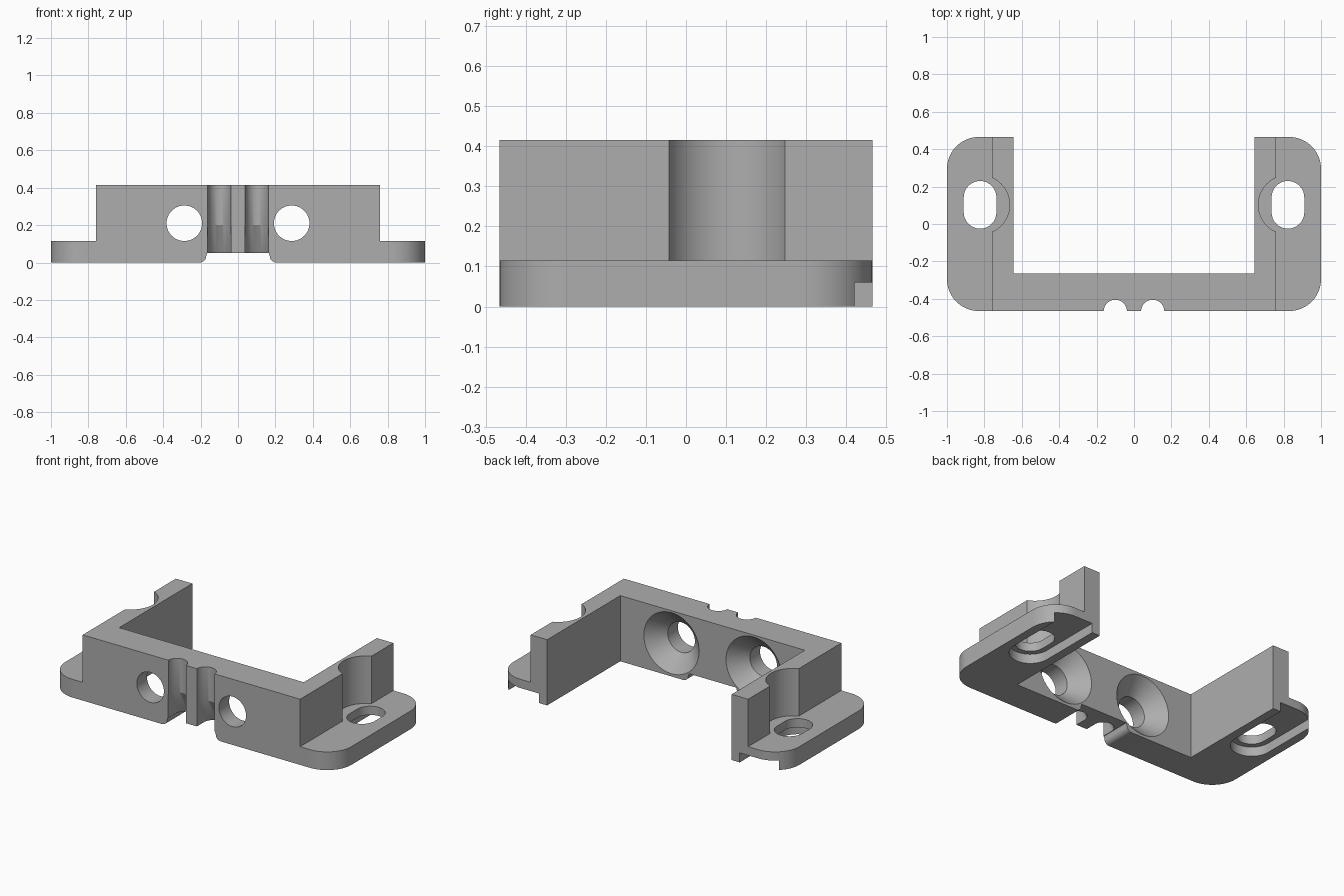
import bpy, bmesh, math

if "Cube" in bpy.data.objects:
    bpy.data.objects.remove(bpy.data.objects["Cube"])

grey = bpy.data.materials.new("plain grey")
grey.diffuse_color = (0.42, 0.42, 0.42, 1)
grey.use_nodes = True
grey.node_tree.nodes["Principled BSDF"].inputs["Base Color"].default_value = grey.diffuse_color


def loft(name, sections):
    """Closed solid through matching rings of 3D points."""
    bm = bmesh.new()
    rings = [[bm.verts.new(p) for p in ring] for ring in sections]
    n = len(rings[0])
    for a, b in zip(rings, rings[1:]):
        for i in range(n):
            j = (i + 1) % n
            bm.faces.new((a[i], a[j], b[j], b[i]))
    bm.faces.new(rings[0])
    bm.faces.new(rings[-1])
    bmesh.ops.recalc_face_normals(bm, faces=bm.faces)
    me = bpy.data.meshes.new(name)
    bm.to_mesh(me)
    bm.free()
    me.materials.append(grey)
    ob = bpy.data.objects.new(name, me)
    bpy.context.collection.objects.link(ob)
    return ob


def upright(name, outline, z0, z1):
    return loft(name, [[(x, y, z) for x, y in outline] for z in (z0, z1)])


def arc(cx, cy, r, a0, a1, n=16):
    return [(cx + r * math.cos(math.radians(a0 + (a1 - a0) * i / n)),
             cy + r * math.sin(math.radians(a0 + (a1 - a0) * i / n))) for i in range(n + 1)]


def combine(target, other, operation="DIFFERENCE"):
    mod = target.modifiers.new("cut", "BOOLEAN")
    mod.object, mod.operation, mod.solver = other, operation, "EXACT"
    bpy.context.view_layer.update()
    dg = bpy.context.evaluated_depsgraph_get()
    me = bpy.data.meshes.new_from_object(target.evaluated_get(dg))
    target.modifiers.clear()
    target.data = me
    bpy.data.objects.remove(other)


W, D, H, BASE = 1.0, 0.465, 0.415, 0.115
BODY, INNER, WALL, R = 0.76, 0.645, -0.265, 0.17

# U-shaped base flange with rounded outer corners
inside = [(INNER, D), (INNER, WALL), (-INNER, WALL), (-INNER, D)]
flange = (arc(-W + R, D - R, R, 90, 180) + arc(-W + R, -D + R, R, 180, 270)
          + arc(W - R, -D + R, R, 270, 360) + arc(W - R, D - R, R, 0, 90))
bracket = upright("mounting_bracket", flange + inside, 0, BASE)

# Tall U-shaped wall
wall = upright("wall", [(-BODY, D), (-BODY, -D), (BODY, -D), (BODY, D)] + inside, 0, H)
combine(bracket, wall, "UNION")

SX, SY, SO = 0.823, 0.1025, 0.04
for s in (-1, 1):
    # Screw-head clearance cut into each side wall
    combine(bracket, upright("clearance", arc(s * SX, SY, 0.158, 0, 360, 64)[:-1], BASE, 0.6))

    # Slotted mounting hole
    slot = arc(s * SX, SY + SO, 0.0875, 0, 180) + arc(s * SX, SY - SO, 0.0875, 180, 360)
    combine(bracket, upright("slot", slot, -0.1, 0.2))

    # Underside recess, open to the back
    recess = arc(s * SX, SY - SO, 0.122, 180, 360, 24) + [(s * SX + 0.122, 0.6), (s * SX - 0.122, 0.6)]
    combine(bracket, upright("recess", recess, -0.1, 0.06))

    # Countersunk hole through the front wall
    rings = [(-0.6, 0.095), (WALL - 0.098, 0.095), (WALL, 0.193), (WALL + 0.004, 0.197)]
    hole = [[(x, y, z) for x, z in arc(s * 0.287, 0.21, r, 0, 360, 48)[:-1]] for y, r in rings]
    combine(bracket, loft("hole", hole))

    # Wire groove down the front, sloping inwards near the bottom
    groove = [(s * 0.1 + 0.062, -0.7)] + arc(s * 0.1, -D - 0.002, 0.062, 0, 180, 24) + [(s * 0.1 - 0.062, -0.7)]
    path = [(0.6, 0), (0.2, 0), (-0.02, 0.11)]
    combine(bracket, loft("groove", [[(x, y + dy, z) for x, y in groove] for z, dy in path]))

# Wire channel under the front wall, with rounded lower edges
side = [(0.205, -0.05)] + arc(0.205, 0.035, 0.035, 270, 180, 8) + [(0.165, 0.05)]
channel = side + [(-x, z) for x, z in reversed(side)]
combine(bracket, loft("channel", [[(x, y, z) for x, z in channel] for y in (-0.6, -0.2)]))

# Smooth the round surfaces, keep the edges sharp
bpy.ops.object.select_all(action="DESELECT")
bracket.select_set(True)
bpy.context.view_layer.objects.active = bracket
bpy.ops.object.shade_smooth_by_angle(angle=math.radians(25))
